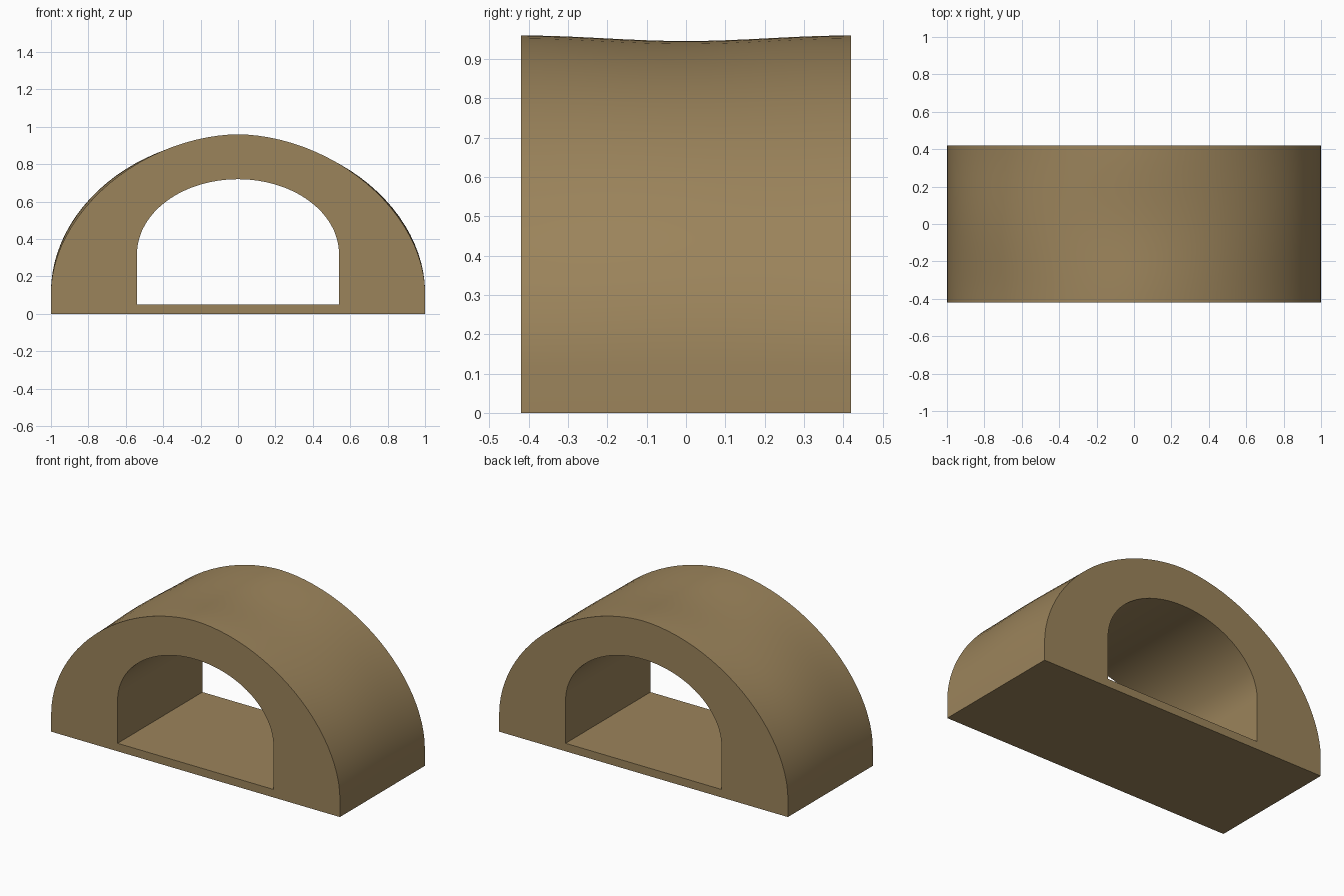
import bpy, bmesh
from math import sin, cos, pi

cube = bpy.data.objects.get("Cube")
if cube:
    bpy.data.objects.remove(cube, do_unlink=True)

HALF_DEPTH = 0.42
ARCH_STEPS = 48
SLICES = 16


def arch_profile(half_width, base, spring, top, left_power, right_power):
    """Closed outline: straight legs joined by a rounded arch."""
    points = [(half_width, base)]
    for i in range(ARCH_STEPS + 1):
        a = pi * i / ARCH_STEPS
        c, s = cos(a), max(sin(a), 0.0)
        power = 2 / (right_power if c > 0 else left_power)
        x = half_width * abs(c) ** power * (1 if c > 0 else -1)
        points.append((x, spring + (top - spring) * s ** power))
    points.append((-half_width, base))
    return points


def outer_profile(y):
    # The crown sags and the shoulders swell a little at mid depth
    k = cos(pi / 2 * y / HALF_DEPTH) ** 2
    return arch_profile(1, 0, 0.12, 0.96 - 0.014 * k,
                        1.85 + 0.11 * k, 1.85 + 0.07 * k)


def inner_profile(y):
    return arch_profile(0.54, 0.05, 0.32, 0.72, 2, 2)


def skin(bm, profile, depths):
    """Loft a closed outline through the depths; return its vertex rings."""
    rings = [[bm.verts.new((x, y, z)) for x, z in profile(y)] for y in depths]
    for a, b in zip(rings, rings[1:]):
        bridge(bm, a, b)
    return rings


def bridge(bm, a, b):
    n = len(a)
    for i in range(n):
        j = (i + 1) % n
        bm.faces.new((a[i], a[j], b[j], b[i]))


# Hollow arch: outer shell, inner passage and the two end faces
bm = bmesh.new()
depths = [HALF_DEPTH * (2 * i / SLICES - 1) for i in range(SLICES + 1)]
outer = skin(bm, outer_profile, depths)
inner = skin(bm, inner_profile, [-HALF_DEPTH, HALF_DEPTH])
bridge(bm, outer[0], inner[0])
bridge(bm, outer[-1], inner[-1])
bmesh.ops.recalc_face_normals(bm, faces=bm.faces)
mesh = bpy.data.meshes.new("arched_tunnel")
bm.to_mesh(mesh)
bm.free()

# Single tan brown colour
brown = bpy.data.materials.new("tan_brown")
brown.use_nodes = True
colour = (0.33, 0.23, 0.105, 1)
brown.diffuse_color = colour
brown.node_tree.nodes["Principled BSDF"].inputs["Base Color"].default_value = colour
mesh.materials.append(brown)

tunnel = bpy.data.objects.new("arched_tunnel", mesh)
bpy.context.collection.objects.link(tunnel)
bpy.ops.object.select_all(action="DESELECT")
tunnel.select_set(True)
bpy.context.view_layer.objects.active = tunnel
bpy.ops.object.shade_smooth_by_angle(angle=pi / 6)
